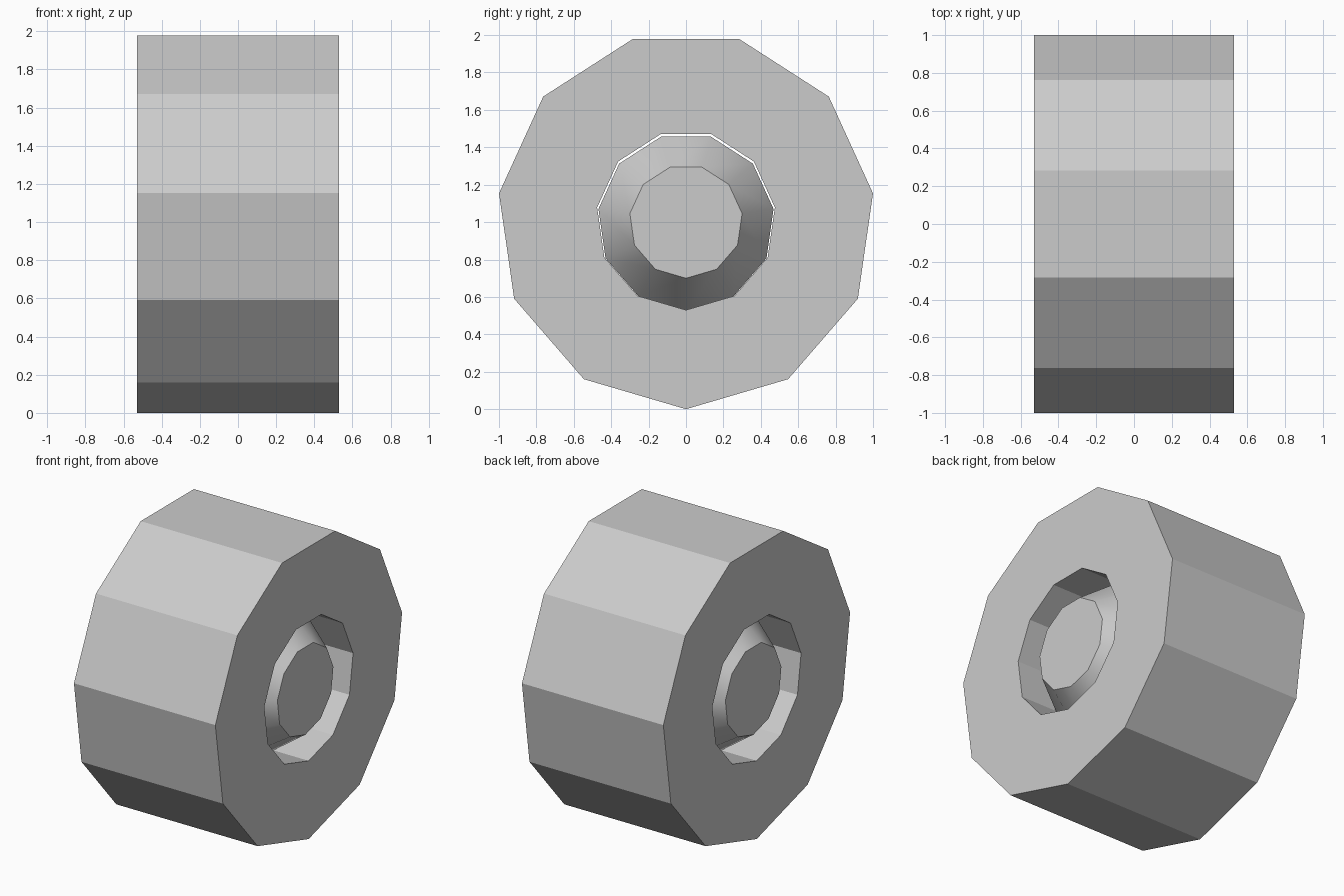
import bpy, bmesh, math

if "Cube" in bpy.data.objects:
    bpy.data.objects.remove(bpy.data.objects["Cube"])

SIDES = 11


def lathe(name, profile, z, closed):
    """Spin (x, radius) points about the x axis; a corner points straight down."""
    bm = bmesh.new()
    rings = []
    for x, r in profile:
        ring = []
        for i in range(SIDES):
            a = math.tau * i / SIDES
            ring.append(bm.verts.new((x, r * math.sin(a), z - r * math.cos(a))))
        rings.append(ring)
    pairs = list(zip(rings, rings[1:]))
    if closed:
        pairs.append((rings[-1], rings[0]))
    else:
        bm.faces.new(rings[0])
        bm.faces.new(rings[-1])
    for a, b in pairs:
        for i in range(SIDES):
            j = (i + 1) % SIDES
            bm.faces.new((a[i], a[j], b[j], b[i]))
    bmesh.ops.recalc_face_normals(bm, faces=bm.faces[:])
    mesh = bpy.data.meshes.new(name)
    bm.to_mesh(mesh)
    bm.free()
    obj = bpy.data.objects.new(name, mesh)
    bpy.context.collection.objects.link(obj)
    return obj


# Faceted tyre with a straight hole through it
lathe("tyre", [(-0.53, 1.01), (0.53, 1.01), (0.53, 0.48), (-0.53, 0.48)], 1.01, True)

# Hub tapering to a flat disc on both sides, sitting slightly low in the hole
hub = lathe("hub", [(-0.505, 0.303), (-0.265, 0.473), (0.265, 0.473), (0.505, 0.303)],
            1.003, False)
bpy.context.view_layer.objects.active = hub
hub.select_set(True)
bpy.ops.object.shade_smooth_by_angle(angle=math.radians(34))
